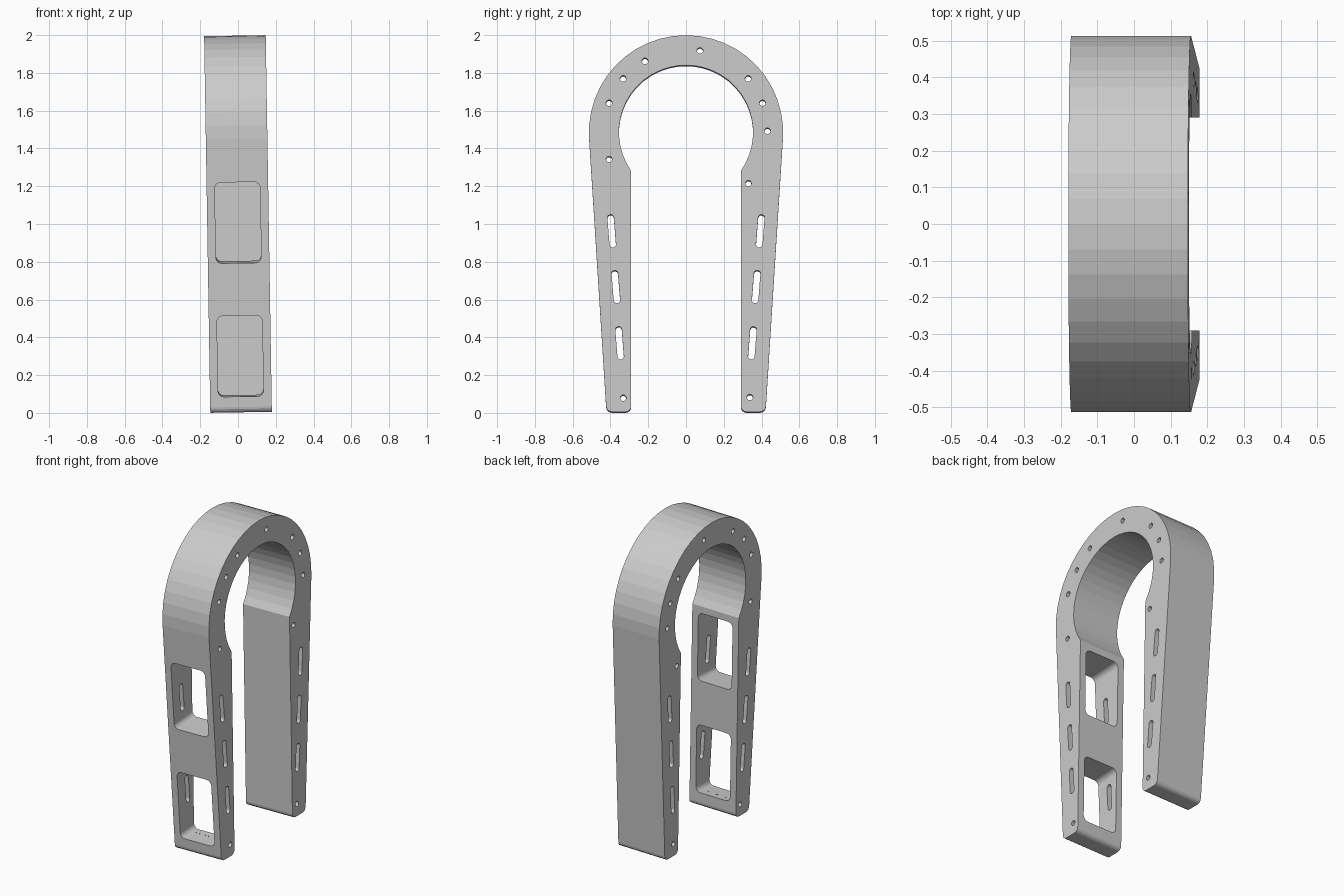
import bpy, bmesh
from math import sin, cos, atan, pi, radians, asin
from mathutils import Matrix, Vector

cube = bpy.data.objects.get("Cube")
if cube:
    bpy.data.objects.remove(cube, do_unlink=True)

THICK = 0.326
RING_Z, R_OUT, R_IN = 1.483, 0.514, 0.355
LEG_IN = 0.29                     # inner face of each leg
TAPER = atan(0.0625)              # lean of the outer leg faces
LEAN = -0.0163                    # sideways lean of the whole frame
SIDE = Matrix(((0, 0, 1, 0), (1, 0, 0, 0), (0, 1, 0, 0), (0, 0, 0, 1)))

grey = bpy.data.materials.new("plain grey")
grey.use_nodes = True
grey.diffuse_color = (0.6, 0.6, 0.6, 1)
grey.node_tree.nodes["Principled BSDF"].inputs["Base Color"].default_value = (0.6, 0.6, 0.6, 1)


def arc(cx, cy, r, a0, a1, n):
    return [(cx + r * cos(a0 + (a1 - a0) * i / n),
             cy + r * sin(a0 + (a1 - a0) * i / n)) for i in range(n + 1)]


def capsule(a, b, r):
    """Slot outline from lower point a to upper point b."""
    tilt = atan((a[0] - b[0]) / (b[1] - a[1]))
    return arc(*b, r, tilt, tilt + pi, 8) + arc(*a, r, tilt + pi, tilt + 2 * pi, 8)


def rounded_rect(w, h, r):
    pts = []
    for k, (sx, sy) in enumerate(((1, 1), (-1, 1), (-1, -1), (1, -1))):
        pts += arc(sx * (w / 2 - r), sy * (h / 2 - r), r, k * pi / 2, (k + 1) * pi / 2, 6)
    return pts


def prism(bm, pts, depth, matrix):
    """Extrude an outline symmetrically along its local z."""
    low, high = [[bm.verts.new(matrix @ Vector((x, y, s * depth / 2))) for x, y in pts]
                 for s in (-1, 1)]
    bm.faces.new(low[::-1])
    bm.faces.new(high)
    for i in range(len(pts)):
        j = (i + 1) % len(pts)
        bm.faces.new((low[i], low[j], high[j], high[i]))


def make_object(name, bm):
    bmesh.ops.recalc_face_normals(bm, faces=bm.faces)
    mesh = bpy.data.meshes.new(name)
    bm.to_mesh(mesh)
    bm.free()
    obj = bpy.data.objects.new(name, mesh)
    bpy.context.collection.objects.link(obj)
    mesh.materials.append(grey)
    return obj


# Arched frame with two tapering legs
throat = asin(LEG_IN / R_IN) - pi / 2
outline = arc(0, RING_Z, R_OUT, -TAPER, pi + TAPER, 24)
outline += arc(-0.393, 0.033, 0.03, pi + TAPER, 1.5 * pi, 4)
outline += arc(-LEG_IN - 0.03, 0.033, 0.03, 1.5 * pi, 2 * pi, 4)
outline += arc(0, RING_Z, R_IN, pi - throat, throat, 32)
outline += arc(LEG_IN + 0.03, 0.033, 0.03, pi, 1.5 * pi, 4)
outline += arc(0.393, 0.033, 0.03, 1.5 * pi, 2 * pi - TAPER, 4)
bm = bmesh.new()
prism(bm, outline, THICK, SIDE)
frame = make_object("arched_frame", bm)

# Bolt holes and slots through the side faces
bm = bmesh.new()
holes = [(0.074, 1.915), (-0.217, 1.86), (-0.333, 1.767), (-0.407, 1.638),
         (-0.407, 1.34), (0.329, 1.767), (0.405, 1.638), (0.431, 1.49),
         (0.33, 1.212), (-0.332, 0.076), (0.338, 0.08)]
for y, z in holes:
    prism(bm, arc(y, z, 0.016, 0, 2 * pi * 15 / 16, 15), 1, SIDE)
for y, z in ((0.393, 0.96), (0.371, 0.665), (0.351, 0.367)):
    for s in (-1, 1):
        prism(bm, capsule((s * (y - 0.005), z - 0.07), (s * (y + 0.006), z + 0.07), 0.017),
              1, SIDE)
hole_cutter = make_object("hole_cutter", bm)

# Rounded windows through the front leg, square to its outer face
bm = bmesh.new()
for z in (1.007, 0.3):
    y = -R_OUT + 0.0625 * (RING_Z - 0.03 - z)
    place = Matrix.Translation((0, y, z)) @ Matrix.Rotation(radians(90) + TAPER, 4, 'X')
    prism(bm, rounded_rect(0.24, 0.429, 0.032), 0.6, place)
window_cutter = make_object("window_cutter", bm)

# Cut the openings and keep the finished mesh
for cutter in (window_cutter, hole_cutter):
    mod = frame.modifiers.new(cutter.name, 'BOOLEAN')
    mod.operation = 'DIFFERENCE'
    mod.solver = 'EXACT'
    mod.object = cutter
graph = bpy.context.evaluated_depsgraph_get()
frame.data = bpy.data.meshes.new_from_object(frame.evaluated_get(graph))
frame.modifiers.clear()
for cutter in (window_cutter, hole_cutter):
    bpy.data.objects.remove(cutter, do_unlink=True)

# Lean the frame slightly about its middle
frame.data.transform(Matrix.Translation((0, 0, 1)) @ Matrix.Rotation(LEAN, 4, 'Y')
                     @ Matrix.Translation((0, 0, -1)))
